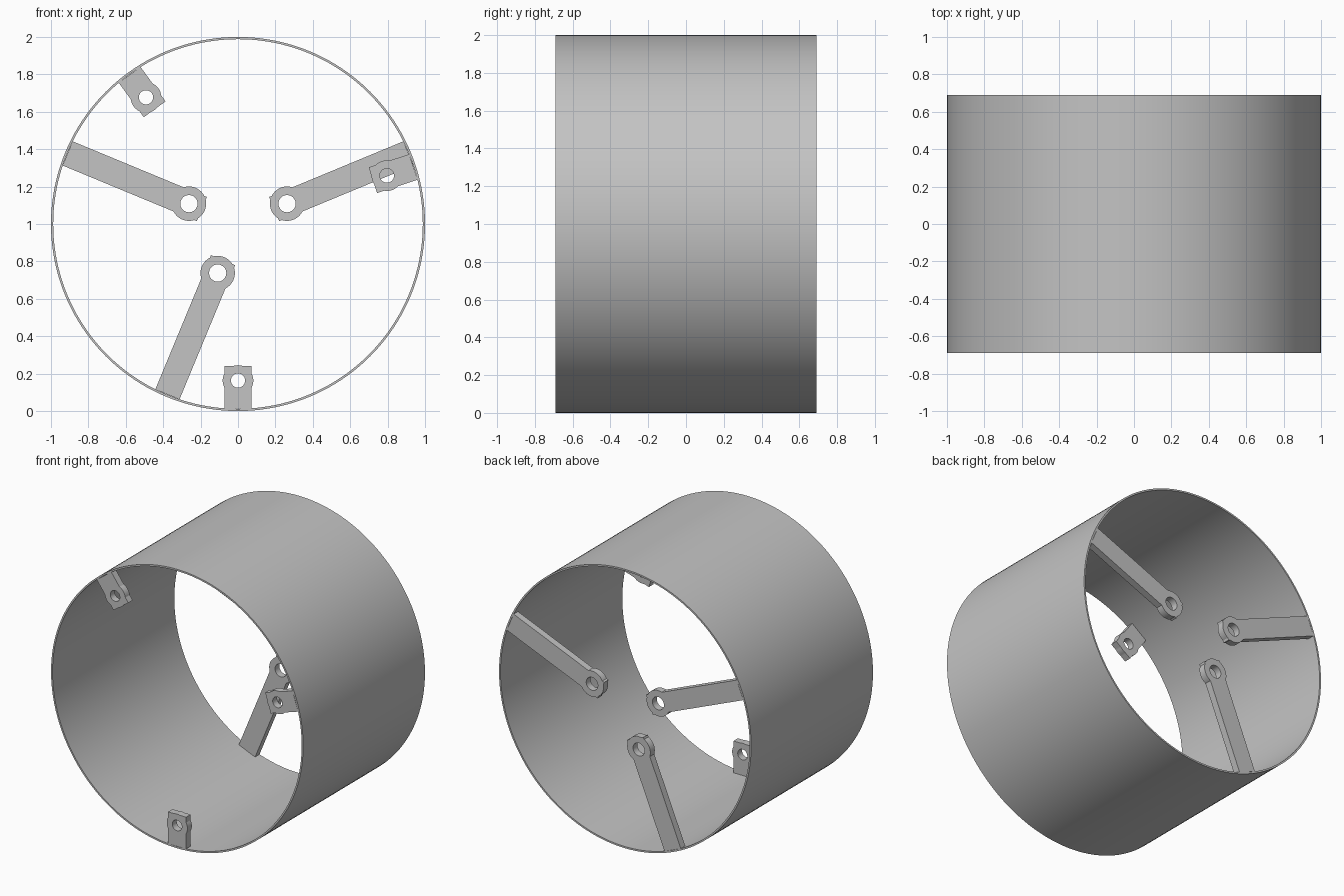
import bpy, bmesh, math
from mathutils import Vector

if "Cube" in bpy.data.objects:
    bpy.data.objects.remove(bpy.data.objects["Cube"])

R_OUT, R_IN, HALF = 1.0, 0.988, 0.69
THICK = 0.05

grey = bpy.data.materials.new("plain grey")
grey.diffuse_color = (0.55, 0.55, 0.55, 1)
grey.use_nodes = True
grey.node_tree.nodes["Principled BSDF"].inputs["Base Color"].default_value = grey.diffuse_color


def finish(bm, name):
    bmesh.ops.recalc_face_normals(bm, faces=bm.faces)
    mesh = bpy.data.meshes.new(name)
    bm.to_mesh(mesh)
    bm.free()
    mesh.materials.append(grey)
    obj = bpy.data.objects.new(name, mesh)
    bpy.context.collection.objects.link(obj)
    bpy.ops.object.select_all(action='DESELECT')
    obj.select_set(True)
    bpy.context.view_layer.objects.active = obj
    bpy.ops.object.shade_smooth_by_angle(angle=math.radians(25))


def bridge(bm, loops):
    # closed tube through four rings of equal length
    n = len(loops[0])
    for a, b in zip(loops, loops[1:] + loops[:1]):
        for i in range(n):
            j = (i + 1) % n
            bm.faces.new((a[i], a[j], b[j], b[i]))


def shell(name, n=160):
    # open thin-walled drum
    bm = bmesh.new()
    loops = []
    for r, y in ((R_OUT, -HALF), (R_OUT, HALF), (R_IN, HALF), (R_IN, -HALF)):
        loops.append([bm.verts.new((r * math.cos(t), y, 1 + r * math.sin(t)))
                      for t in (2 * math.pi * i / n for i in range(n))])
    bridge(bm, loops)
    finish(bm, name)


def lug(name, angle, r_hole, r_end, half_w, boss, hole, y0, y1):
    # flat bar fixed to the wall, with a round boss and a hole near its free end
    near, far = r_hole - r_end, 0.986 - r_hole

    def reach(t):
        c, s = math.cos(t), math.sin(t)
        along = far / c if c > 1e-9 else near / -c if c < -1e-9 else 9
        across = half_w / abs(s) if abs(s) > 1e-9 else 9
        return max(boss, min(along, across))

    # ring angles: even steps plus bar corners and boss crossings
    special = [math.atan2(half_w, far), math.atan2(half_w, -near),
               math.asin(half_w / boss), math.pi - math.asin(half_w / boss)]
    if near < boss:
        special.append(math.acos(-near / boss))
    angles = {round(2 * math.pi * i / 48, 5) for i in range(48)}
    for s in special:
        angles |= {round(s, 5), round(2 * math.pi - s, 5)}
    angles = sorted(angles)

    u = Vector((math.cos(angle), 0, math.sin(angle)))
    v = Vector((-math.sin(angle), 0, math.cos(angle)))
    centre = Vector((0, 0, 1)) + u * r_hole
    bm = bmesh.new()
    loops = []
    for outer, y in ((True, y0), (True, y1), (False, y1), (False, y0)):
        ring = []
        for t in angles:
            r = reach(t) if outer else hole
            p = centre + u * (r * math.cos(t)) + v * (r * math.sin(t))
            ring.append(bm.verts.new((p.x, y, p.z)))
        loops.append(ring)
    bridge(bm, loops)
    finish(bm, name)


shell("drum_shell")

# short tabs at the front rim
for i, a in enumerate((-90, 18, 126)):
    lug(f"front_tab_{i + 1}", math.radians(a), 0.837, 0.758, 0.072, 0.082,
        0.038, -HALF, -HALF + THICK)

# long arms at the back rim
for i, a in enumerate((22.5, 157.5, 247.5)):
    lug(f"back_arm_{i + 1}", math.radians(a), 0.284, 0.209, 0.07, 0.092,
        0.046, HALF - THICK, HALF)
